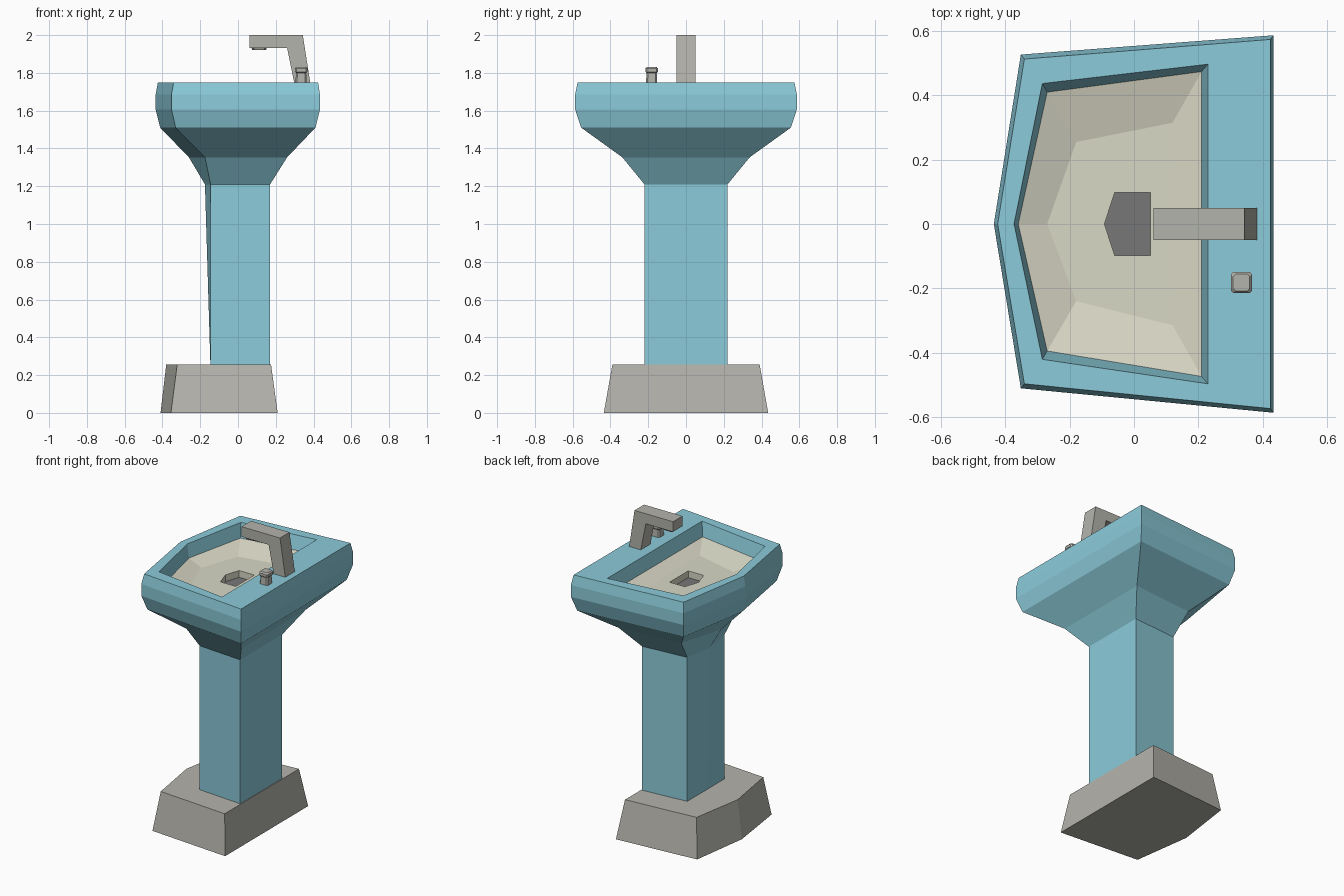
import bpy
import bmesh

if "Cube" in bpy.data.objects:
    bpy.data.objects.remove(bpy.data.objects["Cube"])


def material(name, rgb):
    """Flat colour given as sRGB 0-255, stored as linear."""
    lin = [((c / 255 + 0.055) / 1.055) ** 2.4 for c in rgb]
    m = bpy.data.materials.new(name)
    m.diffuse_color = (*lin, 1)
    m.use_nodes = True
    m.node_tree.nodes["Principled BSDF"].inputs["Base Color"].default_value = m.diffuse_color
    return m


blue = material("glazed_blue", (139, 203, 218))
grey = material("stone_grey", (180, 179, 172))
cream = material("basin_cream", (217, 216, 198))
dark = material("drain_grey", (119, 119, 119))


def house(z, back, back_y, corner, corner_y, tip, skew=0.0):
    """Five-sided outline: flat back at +x, pointed front at -x."""
    return [(back, -back_y, z), (back, back_y, z), (corner, corner_y, z),
            (tip, 0, z), (corner, -corner_y + skew, z)]


def loft(name, rings, mat, cap_start=False, cap_end=False):
    """Skin a stack of outlines with flat faces."""
    bm = bmesh.new()
    loops = [[bm.verts.new(p) for p in r] for r in rings]
    n = len(rings[0])
    for a, b in zip(loops, loops[1:]):
        for i in range(n):
            j = (i + 1) % n
            bm.faces.new((a[i], a[j], b[j], b[i]))
    if cap_start:
        bm.faces.new(loops[0][::-1])
    if cap_end:
        bm.faces.new(loops[-1])
    me = bpy.data.meshes.new(name)
    bm.to_mesh(me)
    bm.free()
    me.materials.append(mat)
    ob = bpy.data.objects.new(name, me)
    bpy.context.collection.objects.link(ob)
    return ob


# Floor plinth
loft("base", [house(0, 0.21, 0.435, -0.355, 0.39, -0.41),
              house(0.255, 0.175, 0.39, -0.322, 0.35, -0.38)],
     grey, True, True)

# Column, flared bowl, rim and inner wall as one glazed shell
wall_bottom = house(1.66, 0.21, 0.474, -0.27, 0.41, -0.36, 0.015)
loft("pedestal_sink", [
    house(0.25, 0.17, 0.22, -0.145, 0.195, -0.146),
    house(1.21, 0.17, 0.22, -0.145, 0.195, -0.175),
    house(1.353, 0.26, 0.337, -0.175, 0.30, -0.26, 0.008),
    house(1.51, 0.41, 0.555, -0.33, 0.495, -0.412, 0.016),
    house(1.607, 0.434, 0.587, -0.352, 0.527, -0.436, 0.016),
    house(1.685, 0.434, 0.587, -0.352, 0.527, -0.436, 0.016),
    house(1.75, 0.424, 0.574, -0.341, 0.513, -0.424, 0.016),
    house(1.75, 0.23, 0.497, -0.285, 0.437, -0.373, 0.016),
    wall_bottom], blue, True)

# Cream basin with a drain recess
pit = (0.052, 0.098, -0.06, 0.098, -0.092)
loft("basin", [wall_bottom,
               house(1.62, 0.12, 0.315, -0.18, 0.255, -0.27, 0.015),
               house(1.62, *pit), house(1.575, *pit)], cream)
loft("drain", [house(1.57, *pit), house(1.575, *pit)], dark, True, True)


# Bent spout: side profile swept across y
profile = [(0.06, 2.0), (0.06, 1.933), (0.26, 1.933), (0.298, 1.745),
           (0.383, 1.745), (0.343, 2.0)]
loft("faucet", [[(x, y, z) for x, z in profile] for y in (0.05, -0.05)],
     grey, True, True)


def octagon(cx, cy, z, r, cut):
    """Square outline with clipped corners."""
    k = r - cut
    pts = [(r, -k), (r, k), (k, r), (-k, r), (-r, k), (-r, -k), (-k, -r), (k, -r)]
    return [(cx + x, cy + y, z) for x, y in pts]


# Water outlet under the spout
loft("spout_outlet", [octagon(0.112, 0, 1.92, 0.036, 0.012),
                      octagon(0.112, 0, 1.94, 0.044, 0.012)], grey, True, True)

# Tap knob on the deck
loft("tap_knob", [octagon(0.334, -0.182, z, r, 0.008) for z, r in
                  ((1.745, 0.030), (1.80, 0.027), (1.806, 0.033),
                   (1.823, 0.033), (1.832, 0.026))], grey, True, True)
